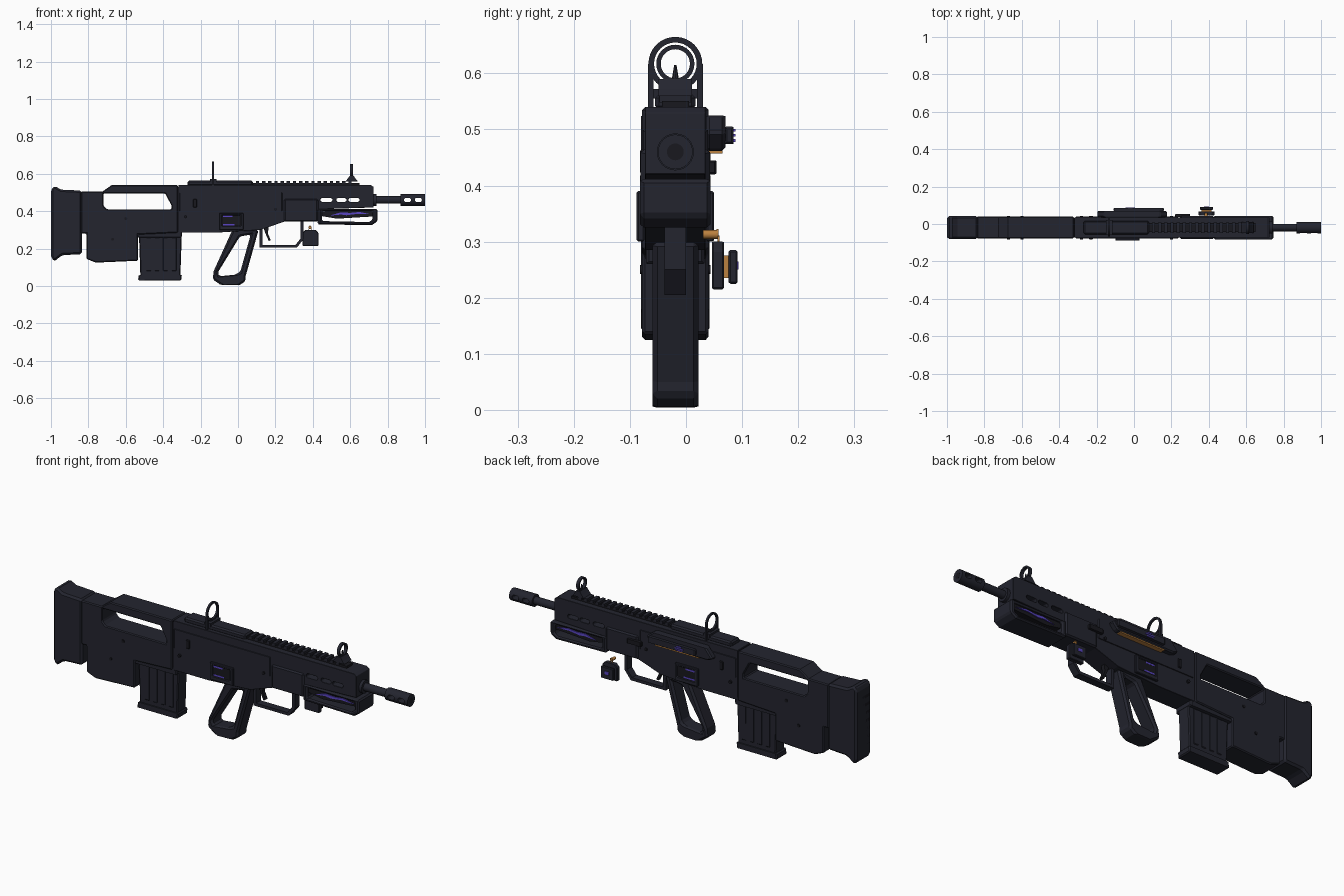
import bpy, bmesh, math
from mathutils import Matrix, Vector

cube = bpy.data.objects.get("Cube")
if cube:
    bpy.data.objects.remove(cube, do_unlink=True)

CY = -0.019  # centre plane of the body


def material(name, rgb):
    m = bpy.data.materials.new(name)
    m.use_nodes = True
    m.diffuse_color = (*rgb, 1)
    m.node_tree.nodes["Principled BSDF"].inputs["Base Color"].default_value = (*rgb, 1)
    return m


DARK = material("dark navy", (0.017, 0.018, 0.028))
BLACK = material("black", (0.009, 0.009, 0.013))
PURPLE = material("glowing purple", (0.10, 0.06, 0.55))
GOLD = material("brass", (0.50, 0.22, 0.05))


def finish(name, bm, mat, bevel=0.0):
    bmesh.ops.remove_doubles(bm, verts=bm.verts, dist=0.0001)
    bmesh.ops.recalc_face_normals(bm, faces=bm.faces)
    me = bpy.data.meshes.new(name)
    bm.to_mesh(me)
    bm.free()
    for p in me.polygons:
        p.use_smooth = False
    me.materials.clear()
    me.materials.append(mat)
    ob = bpy.data.objects.new(name, me)
    bpy.context.collection.objects.link(ob)
    if bevel:
        b = ob.modifiers.new("edge", "BEVEL")
        b.width, b.segments = bevel, 1
        b.limit_method, b.angle_limit = "ANGLE", math.radians(35)
    return ob


def profile(name, outline, half, mat=DARK, holes=(), y=CY, bevel=0.0):
    """Side outline in x, z with holes, given thickness along y."""
    cu = bpy.data.curves.new(name, "CURVE")
    cu.dimensions, cu.fill_mode, cu.extrude = "2D", "BOTH", half
    for pts in (outline, *holes):
        s = cu.splines.new("POLY")
        s.points.add(len(pts) - 1)
        for p, (a, b) in zip(s.points, pts):
            p.co = (a, b, 0, 1)
        s.use_cyclic_u = True
    tmp = bpy.data.objects.new("temp", cu)
    bpy.context.collection.objects.link(tmp)
    bpy.context.view_layer.update()
    me = bpy.data.meshes.new_from_object(tmp.evaluated_get(bpy.context.evaluated_depsgraph_get()))
    bm = bmesh.new()
    bm.from_mesh(me)
    bm.transform(Matrix.Translation((0, y, 0)) @ Matrix.Rotation(math.pi / 2, 4, "X"))
    bpy.data.objects.remove(tmp)
    bpy.data.curves.remove(cu)
    bpy.data.meshes.remove(me)
    return finish(name, bm, mat, bevel)


def rect(x0, x1, z0, z1):
    return [(x0, z0), (x1, z0), (x1, z1), (x0, z1)]


def slot(x0, x1, z, r):
    pts = []
    for cx, start in ((x1 - r, -90), (x0 + r, 90)):
        for i in range(7):
            a = math.radians(start + i * 30)
            pts.append((cx + r * math.cos(a), z + r * math.sin(a)))
    return pts


def circle(cx, cz, r, n=32):
    return [(cx + r * math.cos(i * math.tau / n), cz + r * math.sin(i * math.tau / n)) for i in range(n)]


def box(name, x0, x1, z0, z1, half, mat=DARK, y=CY, bevel=0.0):
    return profile(name, rect(x0, x1, z0, z1), half, mat, y=y, bevel=bevel)


def rod(name, start, end, r, mat=DARK, n=24, r2=None):
    a, b = Vector(start), Vector(end)
    bm = bmesh.new()
    rot = (b - a).to_track_quat("Z", "Y").to_matrix().to_4x4()
    bmesh.ops.create_cone(bm, cap_ends=True, segments=n, radius1=r, radius2=r if r2 is None else r2,
                          depth=(b - a).length, matrix=Matrix.Translation((a + b) / 2) @ rot)
    ob = finish(name, bm, mat)
    bpy.context.view_layer.objects.active = ob
    ob.select_set(True)
    bpy.ops.object.shade_smooth_by_angle(angle=math.radians(35))
    ob.select_set(False)
    return ob


def ring(name, x, z, r_out, r_in, half, legs=0.0):
    """Sight ring facing along x, optionally on a foot."""
    ob = profile(name, circle(0, z, r_out), half, DARK, [circle(0, z, r_in)], y=0)
    ob.data.transform(Matrix.Translation((x, CY, 0)) @ Matrix.Rotation(math.pi / 2, 4, "Z"))
    if legs:
        for s in (-1, 1):
            box(name + "_foot", x - half, x + half, 0.54, z, 0.005, y=CY + s * legs)


# Butt pad and stock
profile("butt_pad", [(-1, .515), (-.98, .535), (-.945, .515), (-.835, .51), (-.835, .17),
                     (-.94, .165), (-.985, .13), (-1, .16)], .061, bevel=.01)
for i in range(7):
    box("butt_ridge", -1.0, -.993, .2 + i * .042, .215 + i * .042, .048, BLACK)
profile("stock", [(-.84, .505), (-.725, .505), (-.675, .54), (-.322, .54), (-.322, .285), (-.535, .275),
                  (-.535, .135), (-.76, .125), (-.81, .145), (-.81, .28), (-.84, .28)], .059,
        holes=[[(-.72, .495), (-.39, .495), (-.355, .43), (-.355, .41), (-.70, .41), (-.72, .43)]], bevel=.009)
box("stock_joint", -.33, -.31, .29, .53, .05, BLACK)
for x, z in ((-.67, .25), (-.28, .37), (-.6, .36), (.2, .41)):
    rod("body_pin", (x, CY - .063, z), (x, CY + .063, z), .008, BLACK, 12)

# Receiver with the upper handguard and through slots
profile("receiver", [(-.318, .54), (.71, .54), (.725, .53), (.725, .42), (.42, .41), (.42, .345), (.25, .345),
                     (.12, .30), (-.12, .285), (-.318, .285)], .054,
        holes=[slot(.44, .505, .46, .01), slot(.525, .58, .46, .01), slot(.59, .65, .46, .01)], bevel=.012)
box("receiver_side", -.316, .24, .40, .50, .058, bevel=.006)
box("forend_block", .245, .43, .345, .465, .062, bevel=.008)
box("selector", -.24, -.22, .42, .465, .063, BLACK, bevel=.003)

# Lower handguard, hollow, with a glowing core
profile("lower_handguard", [(.425, .412), (.745, .412), (.745, .345), (.715, .325), (.425, .33)], .063,
        holes=[[(.45, .40), (.72, .40), (.72, .355), (.70, .342), (.45, .347)]], bevel=.007)
profile("handguard_core", [(.44, .375), (.53, .36), (.725, .372), (.725, .408), (.50, .408), (.44, .395)], .05, BLACK)
for s in (-1, 1):
    profile("glowing_crack", [(.49, .376), (.55, .382), (.58, .378), (.64, .386), (.71, .384),
                              (.65, .396), (.60, .391), (.55, .394)], .003, PURPLE, y=CY + s * .052)

# Side display frames
for s in (-1, 1):
    y = CY + s * .062
    profile("display_frame", rect(-.10, .03, .30, .39), .007, DARK,
            [rect(-.085, .015, .322, .378)], y=y, bevel=.003)
    box("display_panel", -.085, .015, .322, .378, .003, BLACK, y=y)
    for z, x1 in ((.372, -.03), (.328, -.02)):
        box("display_light", -.08, x1, z - .004, z + .004, .004, PURPLE, y=y)

# Top cover and toothed rail
box("top_cover", -.27, .08, .535, .563, .036, bevel=.007)
box("rail_base", .07, .65, .535, .551, .024, BLACK)
for i in range(16):
    box("rail_tooth", .095 + i * .033, .113 + i * .033, .548, .562, .028)

# Sights
ring("rear_sight", -.133, .617, .048, .038, .005, .044)
box("rear_sight_base", -.15, -.115, .555, .572, .04)
ring("front_sight", .608, .617, .034, .026, .008)
profile("front_sight_base", [(.575, .56), (.64, .56), (.63, .572), (.618, .59), (.598, .59), (.585, .572)], .03)
rod("front_sight_post", (.608, CY, .585), (.608, CY, .615), .007, DARK, 8, .002)

# Barrel and muzzle brake with cross holes
rod("barrel_collar", (.715, CY, .46), (.74, CY, .46), .033)
rod("barrel", (.73, CY, .46), (.88, CY, .46), .02)
brake = rod("muzzle_brake", (.87, CY, .46), (1, CY, .46), .031)
cutter = profile("brake_cutter", slot(.887, .925, .46, .011), .1)
cutter2 = profile("brake_cutter", slot(.945, .983, .46, .011), .1)
for c in (cutter, cutter2):
    c.hide_render = True
    c.hide_viewport = True
    b = brake.modifiers.new("holes", "BOOLEAN")
    b.object, b.operation, b.solver = c, "DIFFERENCE", "EXACT"
rod("bore", (.999, CY, .46), (1.0005, CY, .46), .015, BLACK)

# Magazine
profile("magazine", [(-.53, .29), (-.30, .29), (-.308, .055), (-.522, .055)], .036, bevel=.005)
for i in range(4):
    x = -.49 + i * .045
    box("magazine_rib", x, x + .025, .08, .26, .039, bevel=.003)
profile("magazine_base", [(-.53, .06), (-.30, .06), (-.303, .03), (-.535, .03)], .041, bevel=.005)
box("magazine_well", -.54, -.30, .26, .30, .052, bevel=.005)

# Open grip, trigger and guard
profile("grip", [(-.03, .30), (.11, .30), (.04, .05), (.04, .025), (.01, .006), (-.09, .004), (-.135, .035), (-.13, .08)],
        .041, holes=[[(.01, .265), (.068, .275), (.012, .075), (-.02, .06), (-.10, .052), (-.108, .072)]], bevel=.009)
profile("trigger_guard", [(.115, .31), (.115, .205), (.315, .205), (.35, .25), (.35, .35), (.335, .35),
                          (.335, .255), (.308, .22), (.13, .22), (.13, .31)], .019)
profile("trigger", [(.13, .33), (.165, .33), (.16, .28), (.175, .245), (.165, .24), (.147, .28)], .01, BLACK)

# Left side plate with brass edge and emblem
LEFT = CY + .06
profile("side_plate", [(-.2, .475), (-.16, .525), (.14, .525), (.18, .495), (.15, .462), (-.17, .462)],
        .017, y=LEFT + .012, bevel=.006)
box("side_plate_edge", -.12, .13, .457, .463, .012, GOLD, y=LEFT + .012)
box("side_plate_cover", -.11, .16, .474, .505, .008, y=LEFT + .036, bevel=.004)
for i, w in enumerate((.035, .05, .025)):
    box("emblem_bar", -.02 - w / 2, -.02 + w / 2, .478 + i * .009, .483 + i * .009, .003, PURPLE, y=LEFT + .044)
box("left_button", .22, .30, .42, .445, .008, BLACK, y=LEFT + .005, bevel=.003)

# Hanging charm on a short chain
rod("charm_pin", (.385, .03, .313), (.385, .056, .313), .008, GOLD, 12)
for i in range(3):
    bm_z = .315 - i * .012
    profile("chain_link", circle(.385, bm_z, .008, 12), .002, GOLD, [circle(.385, bm_z, .005, 12)], y=.056 + .002 * i)
profile("charm_back", [(.345, .215), (.43, .215), (.43, .285), (.415, .30), (.36, .30), (.345, .285)],
        .011, y=.057, bevel=.003)
box("charm_core", .36, .415, .235, .275, .006, GOLD, y=.072)
box("charm_front", .352, .423, .225, .285, .008, y=.084, bevel=.003)
box("charm_light", .375, .40, .25, .265, .002, PURPLE, y=.092)
